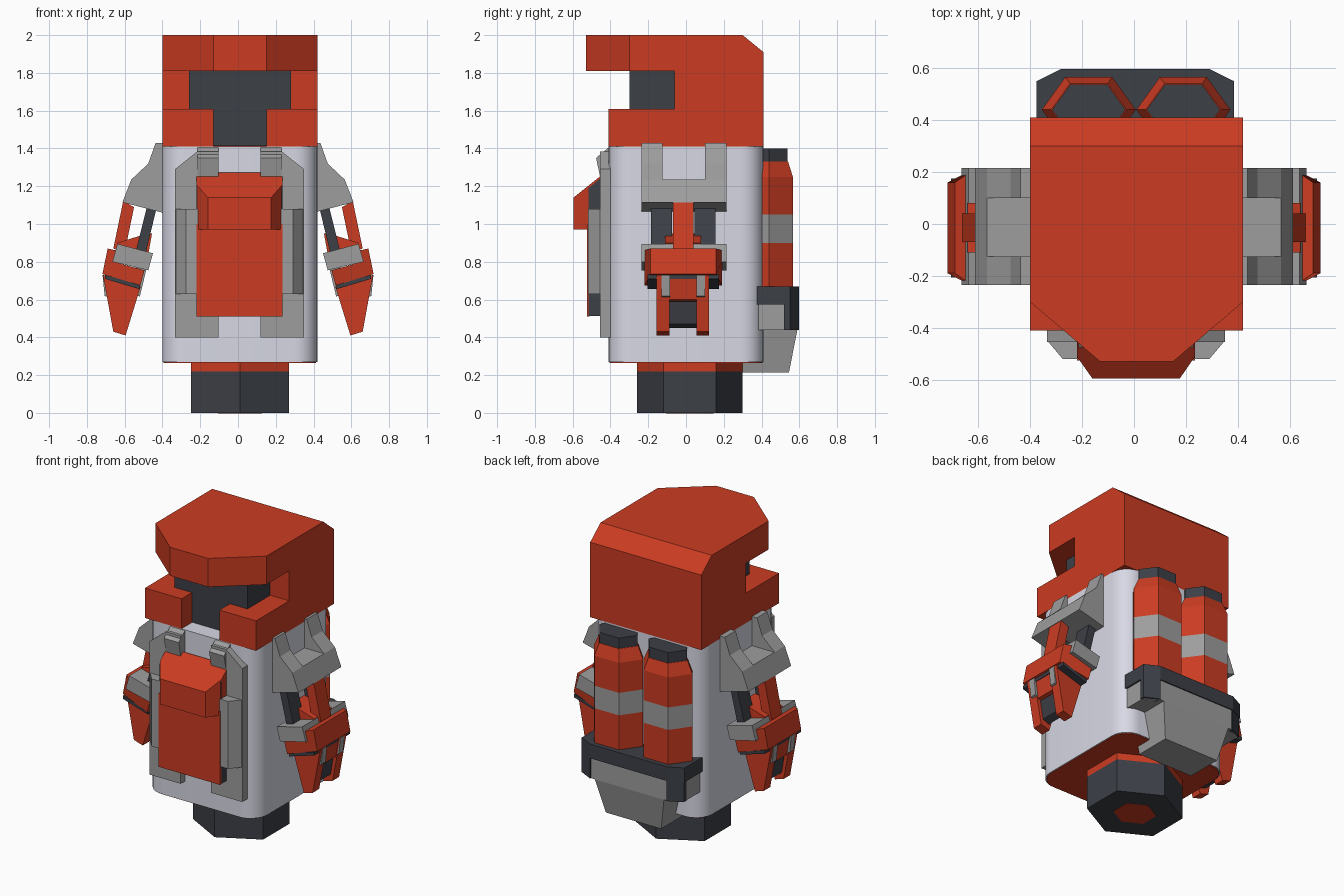
import bpy, bmesh, math

if "Cube" in bpy.data.objects:
    bpy.data.objects.remove(bpy.data.objects["Cube"])

def material(name, rgb):
    m = bpy.data.materials.new(name)
    m.diffuse_color = (*rgb, 1)
    m.use_nodes = True
    m.node_tree.nodes["Principled BSDF"].inputs["Base Color"].default_value = m.diffuse_color
    return m

RED = material("red_paint", (0.60, 0.045, 0.016))
DARK = material("dark_rubber", (0.045, 0.05, 0.062))
WHITE = material("pale_shell", (0.68, 0.69, 0.78))
GREY = material("grey_metal", (0.34, 0.34, 0.34))
CX = 0.008  # centre line of body parts

def prism(name, pts, axis, a, b, mat, mirror=None):
    """Extrude a profile along an axis (x: yz, y: xz, z: xy), optionally mirrored about x = mirror."""
    ox = mirror or 0
    place = {"x": lambda p, t: (t - ox, p[0], p[1]),
             "y": lambda p, t: (p[0] - ox, t, p[1]),
             "z": lambda p, t: (p[0] - ox, p[1], t)}[axis]
    bm = bmesh.new()
    lo = [bm.verts.new(place(p, a)) for p in pts]
    hi = [bm.verts.new(place(p, b)) for p in pts]
    bm.faces.new(lo)
    bm.faces.new(hi[::-1])
    n = len(pts)
    for i in range(n):
        bm.faces.new((lo[i], hi[i], hi[(i + 1) % n], lo[(i + 1) % n]))
    bmesh.ops.recalc_face_normals(bm, faces=bm.faces)
    me = bpy.data.meshes.new(name)
    bm.to_mesh(me)
    bm.free()
    ob = bpy.data.objects.new(name, me)
    bpy.context.collection.objects.link(ob)
    ob.location.x = ox
    me.materials.append(mat)
    if mirror is not None:
        ob.modifiers.new("mirror", "MIRROR")
    return ob

def rect(x0, x1, y0, y1):
    return [(x0, y0), (x1, y0), (x1, y1), (x0, y1)]

def ngon(cx, cy, rx, ry, n=6, turn=0.0):
    return [(cx + rx * math.cos(turn + math.tau * i / n),
             cy + ry * math.sin(turn + math.tau * i / n)) for i in range(n)]

# Body shell with rounded upright corners
r = 0.12
outline = []
for sx, sy, start in ((1, 1, 0), (-1, 1, 90), (-1, -1, 180), (1, -1, 270)):
    for k in range(9):
        t = math.radians(start + 90 * k / 8)
        outline.append((0.01 + sx * (0.41 - r) + r * math.cos(t), sy * (0.41 - r) + r * math.sin(t)))
body = prism("body_shell", outline, "z", 0.27, 1.41, WHITE)
bpy.context.view_layer.objects.active = body
body.select_set(True)
bpy.ops.object.shade_smooth_by_angle(angle=math.radians(35))
body.select_set(False)
prism("body_underside", [(x * 0.985, y * 0.985) for x, y in outline], "z", 0.265, 0.28, RED)

# Hexagonal base
prism("base_foot", ngon(0.01, 0.02, 0.30, 0.28, 6, math.pi / 2), "z", 0, 0.22, DARK)
prism("base_collar", ngon(0.01, 0.02, 0.30, 0.28, 6, math.pi / 2), "z", 0.22, 0.27, RED)
prism("base_plug", ngon(0.01, 0.02, 0.135, 0.125, 6, math.pi / 2), "z", -0.002, 0.02, RED)

# Helmet: C-shaped side profile, brim corners and chin slot cut away
helmet = prism("helmet", [(-0.53, 1.81), (-0.53, 2), (0.30, 2), (0.41, 1.91), (0.41, 1.41),
                          (-0.41, 1.41), (-0.41, 1.61), (-0.06, 1.61), (-0.06, 1.81)],
               "x", -0.40, 0.42, RED)
cutters = [
    prism("brim_cutter_right", [(0.42, -0.30), (0.15, -0.53), (0.15, -0.7), (0.6, -0.7), (0.6, -0.30)], "z", 1.7, 2.1, RED),
    prism("brim_cutter_left", [(-0.40, -0.30), (-0.13, -0.53), (-0.13, -0.7), (-0.6, -0.7), (-0.6, -0.30)], "z", 1.7, 2.1, RED),
    prism("chin_cutter", rect(-0.13, 0.15, -0.6, -0.1), "z", 1.3, 1.7, RED)]
for c in cutters:
    mod = helmet.modifiers.new("cut", "BOOLEAN")
    mod.operation, mod.object, mod.solver = "DIFFERENCE", c, "EXACT"
    c.hide_render = True
bpy.context.view_layer.objects.active = helmet
for mod in list(helmet.modifiers):
    bpy.ops.object.modifier_apply(modifier=mod.name)
for c in cutters:
    bpy.data.objects.remove(c)
prism("visor", rect(-0.26, 0.28, -0.30, 0.1), "z", 1.412, 1.83, DARK)

# Chest unit: dark core, red front and sloped red hood
prism("chest_core", [(-0.515, 0.512), (-0.515, 1.19), (-0.45, 1.245), (-0.40, 1.245), (-0.40, 0.512)],
      "x", -0.22, 0.235, DARK)
prism("chest_panel", rect(-0.22, 0.235, 0.51, 1.0), "y", -0.525, -0.51, RED)
hood = prism("chest_hood", [(-0.22, -0.43), (-0.22, -0.51), (-0.16, -0.595), (0.176, -0.595), (0.235, -0.51), (0.235, -0.43)],
             "z", 0.97, 1.14, RED)
for v in hood.data.vertices:
    if v.co.z > 1.1:
        v.co.z = 1.14 + (v.co.y + 0.595) * 0.8
prism("chest_bracket", [(0.12, 0.40), (0.35, 0.40), (0.35, 1.29), (0.23, 1.385), (0.12, 1.385), (0.12, 1.25), (0.23, 1.20),
                        (0.23, 0.63), (0.12, 0.60)], "y", -0.455, -0.38, GREY, CX)
prism("chest_rail", [(0.21, -0.42), (0.21, -0.52), (0.29, -0.52), (0.345, -0.455), (0.345, -0.42)],
      "z", 0.63, 1.08, GREY, CX)
prism("chest_clip", [(-0.476, 1.35), (-0.41, 1.405), (-0.375, 1.29), (-0.375, 1.25), (-0.455, 1.25)],
      "x", 0.12, 0.23, GREY, CX)

# Shoulders
for y0, y1 in ((-0.235, -0.125), (0.10, 0.215)):
    prism("shoulder_tab", [(0.40, 1.43), (0.436, 1.43), (0.475, 1.32), (0.565, 1.235), (0.612, 1.115), (0.40, 1.06)],
          "y", y0, y1, GREY, 0)
prism("shoulder_block", [(0.40, 1.235), (0.565, 1.235), (0.612, 1.115), (0.40, 1.06)], "y", -0.125, 0.10, GREY, 0)

# Upper arm struts
prism("arm_strut", [(0.55, 1.09), (0.608, 1.12), (0.66, 0.87), (0.60, 0.85)], "y", -0.07, 0.04, RED, 0)
prism("arm_wedge", [(0.455, 0.95), (0.495, 0.945), (0.64, 0.90), (0.62, 0.86), (0.475, 0.84)], "y", -0.11, 0.08, RED, 0)
for y0 in (-0.185, 0.045):
    prism("arm_piston", [(0.43, 1.09), (0.48, 1.10), (0.54, 0.86), (0.49, 0.84)], "y", y0, y0 + 0.11, DARK, 0)

# Wrist cuff and outer guard
prism("wrist_cuff", [(0.638, 0.895), (0.45, 0.845), (0.475, 0.755), (0.665, 0.80)], "y", -0.235, 0.215, GREY, 0)
guard = prism("wrist_guard", [(0.645, 0.86), (0.69, 0.87), (0.718, 0.735), (0.517, 0.675), (0.495, 0.755), (0.66, 0.80)],
              "y", -0.22, 0.19, RED, 0)
for v in guard.data.vertices:
    if v.co.x > 0.68:
        v.co.y = -0.015 + (v.co.y + 0.015) * 0.85
prism("palm_plate", [(0.705, 0.732), (0.517, 0.676), (0.522, 0.655), (0.705, 0.71)], "y", -0.205, 0.175, DARK, 0)

# Claw hand
for y0 in (-0.155, 0.055):
    prism("claw_finger", [(0.715, 0.73), (0.515, 0.67), (0.595, 0.41), (0.66, 0.43)], "y", y0, y0 + 0.068, RED, 0)
for y0 in (-0.13, 0.055):
    prism("claw_knuckle", [(0.66, 0.72), (0.717, 0.73), (0.706, 0.62), (0.66, 0.60)], "y", y0, y0 + 0.045, GREY, 0)
    prism("claw_thumb", [(0.485, 0.76), (0.545, 0.77), (0.55, 0.63), (0.52, 0.615)], "y", y0, y0 + 0.045, GREY, 0)
prism("claw_bridge", [(0.60, 0.70), (0.705, 0.73), (0.685, 0.60), (0.58, 0.57)], "y", -0.087, 0.055, RED, 0)
prism("claw_core", [(0.56, 0.57), (0.665, 0.59), (0.645, 0.47), (0.60, 0.45)], "y", -0.087, 0.055, DARK, 0)

# Twin hexagonal tanks
def tank_ring(name, z0, z1, s, mat, top=None):
    ob = prism(name, ngon(0.19, 0.44, 0.181 * s, 0.145 * s), "z", z0, z1, mat, CX)
    if top:
        for v in ob.data.vertices:
            if v.co.z > z1 - 0.001:
                v.co.x = 0.19 - CX + (v.co.x - 0.19 + CX) * top
                v.co.y = 0.44 + (v.co.y - 0.44) * top

tank_ring("tank_lower", 0.66, 0.90, 1, RED)
tank_ring("tank_band", 0.90, 1.05, 1, GREY)
tank_ring("tank_upper", 1.05, 1.25, 1, RED)
tank_ring("tank_neck", 1.25, 1.33, 1, RED, 0.8)
tank_ring("tank_cap", 1.33, 1.40, 0.78, DARK)

# Tank tray and the bracket under it
prism("tray_top", [(-0.375, 0.35), (0.385, 0.35), (0.385, 0.55), (0.29, 0.597), (-0.28, 0.597), (-0.375, 0.55)],
      "z", 0.575, 0.67, DARK)
prism("tray_block", [(-0.365, 0.35), (0.375, 0.35), (0.375, 0.54), (0.285, 0.59), (-0.275, 0.59), (-0.365, 0.54)],
      "z", 0.44, 0.575, GREY)
prism("tray_corner", [(0.29, 0.52), (0.385, 0.52), (0.385, 0.55), (0.29, 0.597)], "z", 0.44, 0.575, DARK, CX)
bracket = prism("tray_bracket", [(0.30, 0.215), (0.30, 0.44), (0.59, 0.44), (0.545, 0.215)], "x", -0.25, 0.26, GREY)
for v in bracket.data.vertices:
    if v.co.z < 0.3:
        v.co.x = CX + (v.co.x - CX) * 0.8
